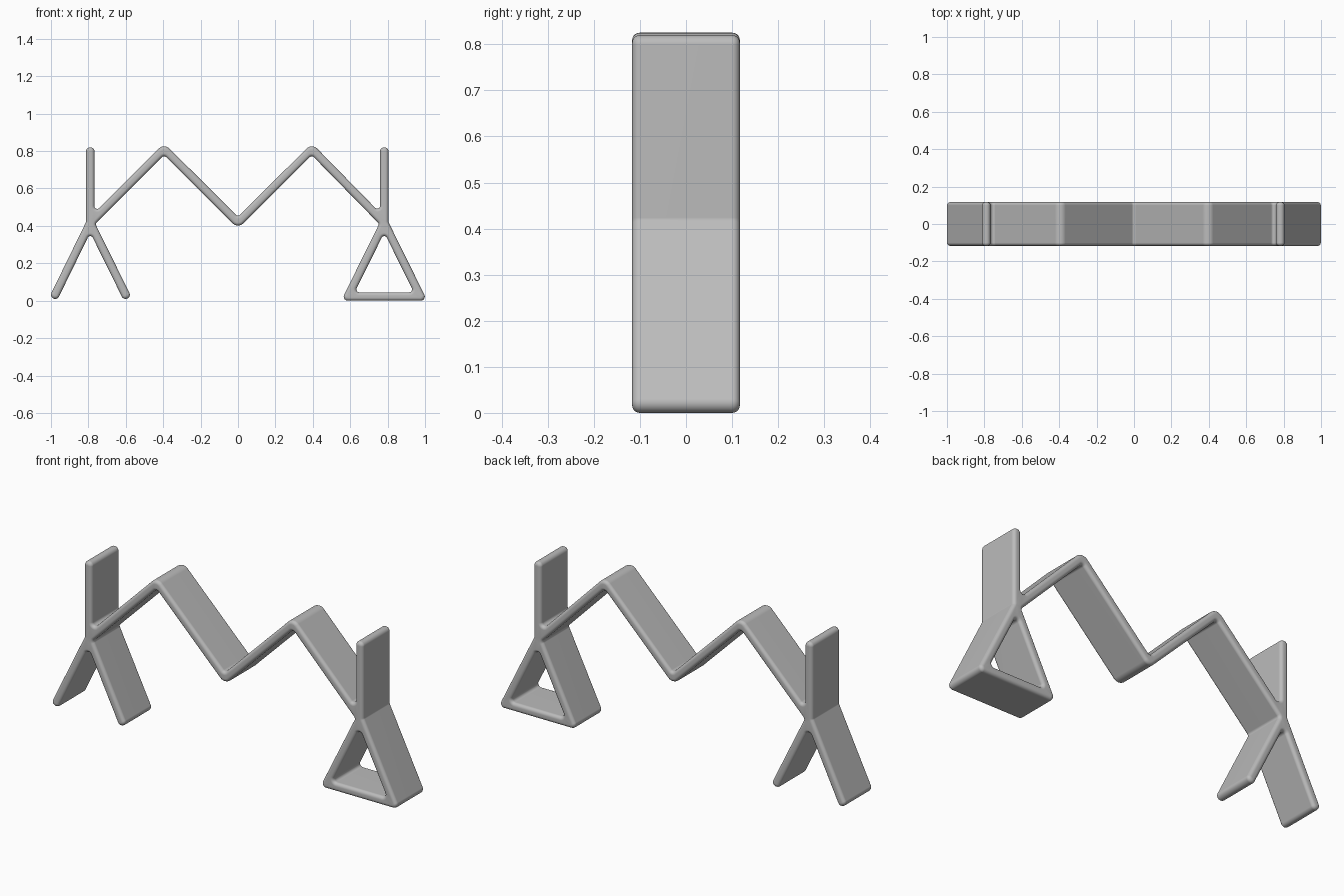
import bpy
import bmesh
import math
from mathutils import Vector

cube = bpy.data.objects.get("Cube")
if cube:
    bpy.data.objects.remove(cube, do_unlink=True)

HALF = 0.0225      # half the strip thickness
DEPTH = 0.117      # half the strip width
RIM = 0.017        # rounding of the long edges
ARC_STEPS = 8

# Centreline nodes as (x, z)
N = {name: Vector(p) for name, p in {
    "post_r": (-0.79, 0.82), "joint_r": (-0.79, 0.415),
    "foot_out": (-0.987, 0.012), "foot_in": (-0.591, 0.012),
    "peak_r": (-0.395, 0.81), "valley": (0, 0.417), "peak_l": (0.395, 0.81),
    "joint_l": (0.782, 0.415), "base_in": (0.588, 0.0225),
    "base_out": (0.976, 0.0225), "post_l": (0.782, 0.82)}.items()}

# Walks around the strips, keeping the solid on the left hand
OUTER = ("post_r joint_r foot_out joint_r foot_in joint_r peak_r valley peak_l "
         "joint_l base_in base_out joint_l post_l joint_l peak_l valley "
         "peak_r joint_r").split()
HOLE = "joint_l base_out base_in".split()


def right_of(d):
    return Vector((d.y, -d.x))


def neighbours(items):
    return zip(items[-1:] + items[:-1], items, items[1:] + items[:1])


def thicken(walk):
    """Mitred corners beside the centreline, with square strip ends."""
    corners = []
    for a, b, c in neighbours([N[k] for k in walk]):
        n0 = right_of((b - a).normalized())
        n1 = right_of((c - b).normalized())
        if n0.dot(n1) < -0.99:
            corners += [b + n0 * HALF, b + n1 * HALF]
        else:
            corners.append(b + (n0 + n1) * HALF / (1 + n0.dot(n1)))
    return corners


def fillet(corners):
    """Round every corner; return (point, outward normal) pairs."""
    result = []
    for a, b, c in neighbours(corners):
        d0, d1 = (b - a).normalized(), (c - b).normalized()
        turn = math.atan2(d0.x * d1.y - d0.y * d1.x, d0.dot(d1))
        side = 1 if turn > 0 else -1
        if min((b - a).length, (c - b).length) < HALF * 2.1:
            radius = HALF * 0.95                      # strip ends
        elif side < 0:
            radius = 0.015                            # inner corners
        else:
            radius = 0.022 if turn > 1.75 else 0.04   # feet, then folds
        n0 = right_of(d0)
        start = b - d0 * radius * math.tan(abs(turn) / 2)
        centre = start - n0 * side * radius
        for i in range(ARC_STEPS + 1):
            angle = turn * i / ARC_STEPS
            ca, sa = math.cos(angle), math.sin(angle)
            n = Vector((n0.x * ca - n0.y * sa, n0.x * sa + n0.y * ca))
            result.append((centre + n * side * radius, n))
    return result


# Cross-section of the rim: (inset, y) from front to back
quarter = [(RIM * (1 - math.sin(t)), DEPTH - RIM + RIM * math.cos(t))
           for t in (math.radians(a) for a in range(0, 91, 18))]
section = [(i, -y) for i, y in quarter] + [(i, y) for i, y in reversed(quarter)]

# Walls and rounded rims
bm = bmesh.new()
front_edges, back_edges = [], []
for walk in (OUTER, HOLE):
    outline = fillet(thicken(walk))
    rings = []
    for inset, y in section:
        pts = [p - n * inset for p, n in outline]
        rings.append([bm.verts.new((p.x, y, p.y)) for p in pts])
    count = len(outline)
    for r0, r1 in zip(rings, rings[1:]):
        for i in range(count):
            j = (i + 1) % count
            bm.faces.new((r0[i], r0[j], r1[j], r1[i]))
    for ring, store in ((rings[0], front_edges), (rings[-1], back_edges)):
        store += [bm.edges.get((ring[i], ring[i - 1])) for i in range(count)]

# Flat front and back faces
for edges in (front_edges, back_edges):
    bmesh.ops.triangle_fill(bm, edges=edges, use_beauty=True)
bmesh.ops.recalc_face_normals(bm, faces=bm.faces[:])

mesh = bpy.data.meshes.new("folded_strip_frame")
bm.to_mesh(mesh)
bm.free()
frame = bpy.data.objects.new("folded_strip_frame", mesh)
bpy.context.collection.objects.link(frame)

# Plain grey finish
COLOUR = (0.5, 0.5, 0.5, 1)
grey = bpy.data.materials.new("plain_grey")
grey.use_nodes = True
grey.diffuse_color = COLOUR
grey.node_tree.nodes["Principled BSDF"].inputs["Base Color"].default_value = COLOUR
mesh.materials.append(grey)

# Smooth shading that keeps the strips flat
bpy.ops.object.select_all(action="DESELECT")
frame.select_set(True)
bpy.context.view_layer.objects.active = frame
bpy.ops.object.shade_smooth_by_angle(angle=math.radians(40))
weighted = frame.modifiers.new("even_normals", "WEIGHTED_NORMAL")
weighted.keep_sharp = True
